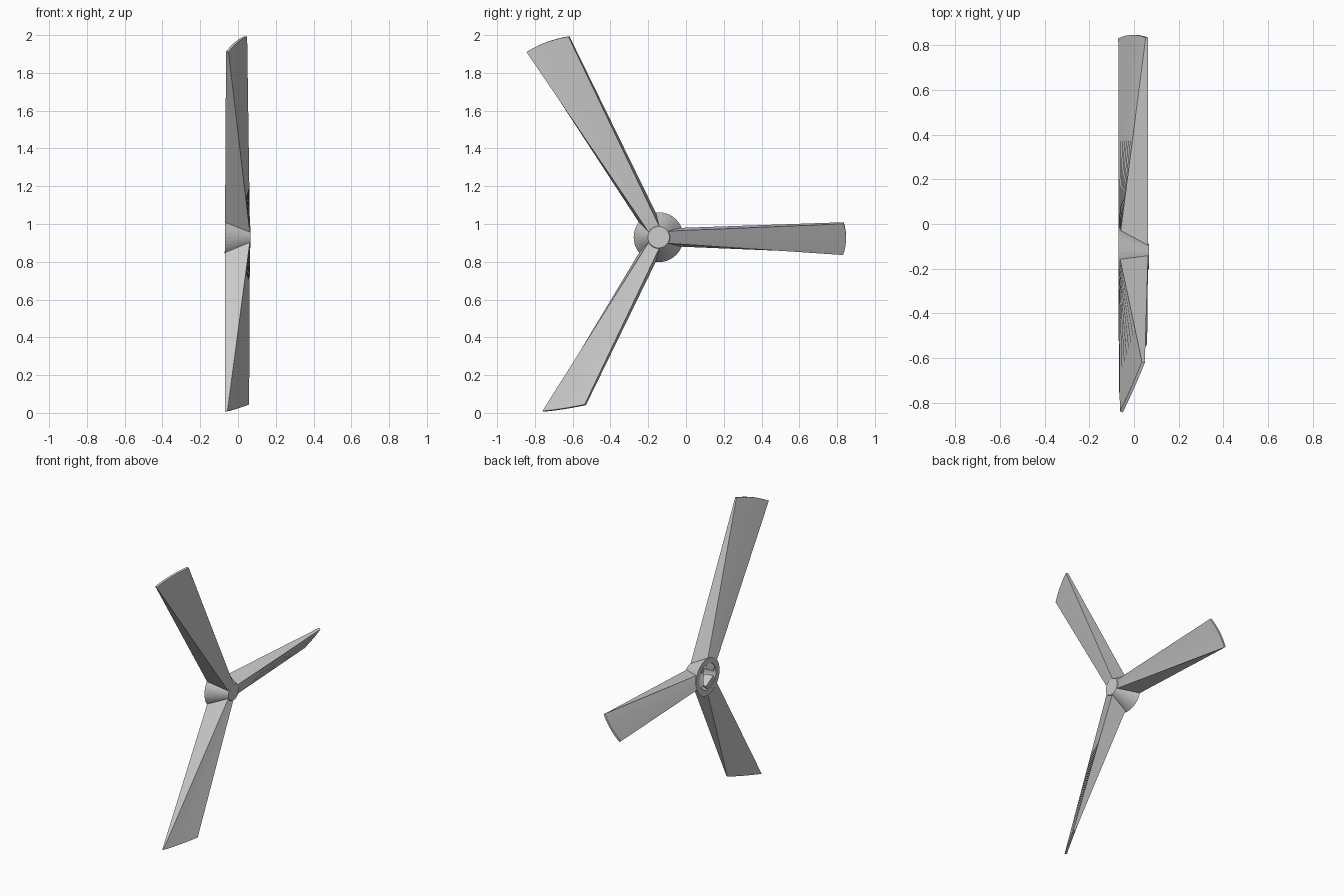
import bpy, bmesh, math
from mathutils import Vector

if "Cube" in bpy.data.objects:
    bpy.data.objects.remove(bpy.data.objects["Cube"])

CENTRE = Vector((0, -0.145, 0.93))
STRIPS = 7


def make_object(name, bm):
    bmesh.ops.recalc_face_normals(bm, faces=bm.faces)
    mesh = bpy.data.meshes.new(name)
    bm.to_mesh(mesh)
    bm.free()
    obj = bpy.data.objects.new(name, mesh)
    bpy.context.collection.objects.link(obj)
    return obj


def make_hub():
    # Tapered hub with a hollow back, spun about the x axis: (x, radius)
    profile = [(0.067, 0), (0.067, 0.057), (-0.07, 0.132),
               (-0.07, 0.092), (0.0, 0.05), (0.01, 0)]
    bm = bmesh.new()
    verts = [bm.verts.new(CENTRE + Vector((x, r, 0))) for x, r in profile]
    edges = [bm.edges.new(pair) for pair in zip(verts, verts[1:])]
    bmesh.ops.spin(bm, geom=verts + edges, cent=CENTRE, axis=(1, 0, 0),
                   angle=math.tau, steps=40)
    bmesh.ops.remove_doubles(bm, verts=bm.verts, dist=0.0005)
    make_object("hub", bm)


def make_blade(name, degrees, high, low, bulge):
    # Loft from a narrow root block to a thin, twisted tip
    a = math.radians(degrees)
    out = Vector((0, math.cos(a), math.sin(a)))
    side = Vector((0, -math.sin(a), math.cos(a)))
    high, low = Vector(high), Vector(low)
    chord = high - low
    s = 1 if chord.dot(side) > 0 else -1
    normal = chord.cross(out).normalized()
    if normal.x < 0:
        normal.negate()
    root, tip = [], []
    # Front surface runs high to low, back surface returns low to high
    for x, half, d in ((0.063, 0.032, 1), (-0.069, 0.047, -1)):
        for i in range(STRIPS + 1):
            f = i / STRIPS if d > 0 else 1 - i / STRIPS
            root.append(CENTRE + out * 0.045 + Vector((x, 0, 0))
                        + side * (s * half * (1 - 2 * f)))
            tip.append(high.lerp(low, f) + normal * (0.007 * d)
                       + out * (bulge * 4 * f * (1 - f)))
    bm = bmesh.new()
    ring_a = [bm.verts.new(p) for p in root]
    ring_b = [bm.verts.new(p) for p in tip]
    n = len(root)
    for i in range(n):
        j = (i + 1) % n
        bm.faces.new((ring_a[i], ring_a[j], ring_b[j], ring_b[i]))
    # Quad end caps
    for ring in (ring_a, ring_b):
        for i in range(STRIPS):
            bm.faces.new((ring[i], ring[i + 1], ring[n - 2 - i], ring[n - 1 - i]))
    make_object(name, bm)


make_hub()
# Tip corners: the one nearer +x, then the one nearer -x
make_blade("side_blade", 0, (0.058, 0.835, 1.005), (-0.065, 0.832, 0.84), 0.014)
make_blade("upper_blade", 120, (0.042, -0.62, 1.993), (-0.057, -0.842, 1.912), 0.012)
make_blade("lower_blade", 240, (0.053, -0.533, 0.043), (-0.062, -0.757, 0.008), 0.004)
